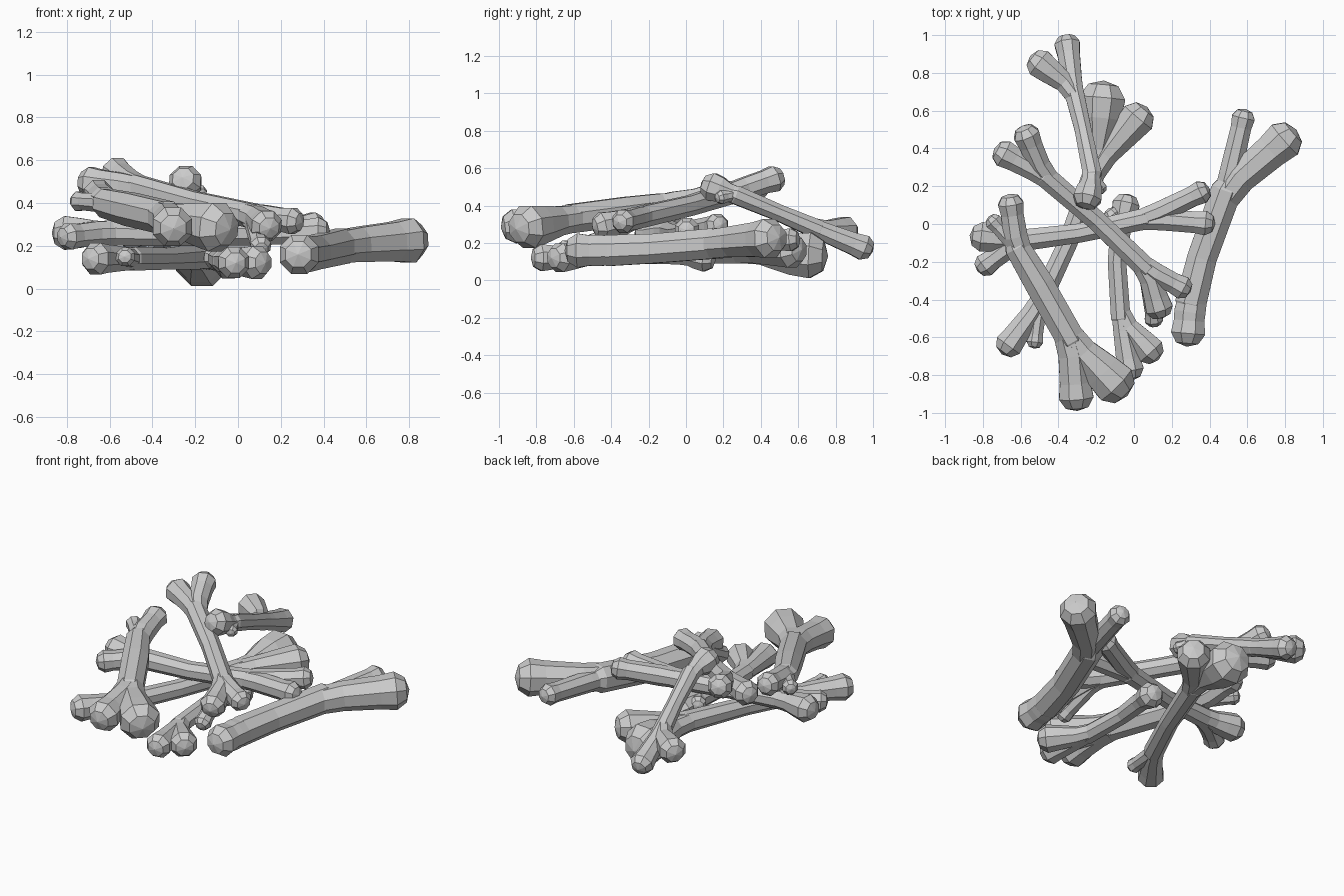
import bpy, bmesh, math
from mathutils import Vector

if "Cube" in bpy.data.objects:
    bpy.data.objects.remove(bpy.data.objects["Cube"])

SIDES = 8

def tube(bm, pts, tip_start=None, tip_end=None):
    """Faceted tube through (x, y, z, radius) points, closed at each end by a point or a flat face."""
    P = [Vector(p[:3]) for p in pts]
    rings = []
    for i, p in enumerate(P):
        d = (P[min(i + 1, len(P) - 1)] - P[max(i - 1, 0)]).normalized()
        side = d.cross(Vector((0, 0, 1))).normalized()
        up = side.cross(d)
        ring = []
        for k in range(SIDES):
            a = 2 * math.pi * (k + 0.5) / SIDES
            ring.append(bm.verts.new(p + (side * math.cos(a) + up * math.sin(a)) * pts[i][3]))
        rings.append(ring)
    for r0, r1 in zip(rings, rings[1:]):
        for k in range(SIDES):
            n = (k + 1) % SIDES
            bm.faces.new((r0[k], r0[n], r1[n], r1[k]))
    for ring, tip in ((rings[0], tip_start), (rings[-1], tip_end)):
        if tip is None:
            bm.faces.new(ring)
        else:
            t = bm.verts.new(tip)
            for k in range(SIDES):
                bm.faces.new((ring[k], ring[(k + 1) % SIDES], t))

def knob(bm, joint, inner, end):
    """Flared branch from the shaft joint out to a domed knuckle; end = tip position and radius."""
    j, t, r = Vector(joint[:3]), Vector(end[:3]), end[3]
    d = t - j
    length = d.length
    d.normalize()
    back = (j - Vector(inner[:3])).normalized()
    rj = min(joint[3], r)
    def at(dist, rad):
        return (*(j + d * dist), rad)
    root = (*(j - back * joint[3] * 0.8), rj * 0.9)
    tube(bm, [root, at(length * 0.2, rj),
              at(max(length - r * 1.6, length * 0.4), r * 0.92),
              at(length - r * 0.75, r * 1.04),
              at(length - r * 0.2, r * 0.68)], tip_end=t)

def bone(name, shaft, start_knobs, end_knobs):
    bm = bmesh.new()
    # the shaft closes in blunt points so the branches grow out of it
    tips = []
    for a, b in ((shaft[0], shaft[1]), (shaft[-1], shaft[-2])):
        A = Vector(a[:3])
        tips.append(A + (A - Vector(b[:3])).normalized() * a[3] * 1.8)
    tube(bm, shaft, *tips)
    for e in start_knobs:
        knob(bm, shaft[0], shaft[1], e)
    for e in end_knobs:
        knob(bm, shaft[-1], shaft[-2], e)
    bmesh.ops.recalc_face_normals(bm, faces=bm.faces)
    me = bpy.data.meshes.new(name)
    bm.to_mesh(me)
    bm.free()
    ob = bpy.data.objects.new(name, me)
    bpy.context.collection.objects.link(ob)

# thick bone on the right
bone("right_bone",
     [(0.30, -0.42, .16, .09), (0.36, -0.18, .17, .085), (0.49, 0.18, .20, .088)],
     [(0.28, -0.65, .16, .095)],
     [(0.86, 0.50, .23, .108), (0.59, 0.61, .22, .064)])

# thick bone at front left
bone("front_left_bone",
     [(-0.62, -0.12, .40, .072), (-0.50, -0.32, .37, .083), (-0.33, -0.62, .33, .083)],
     [(-0.66, 0.16, .45, .07), (-0.77, 0.04, .41, .047)],
     [(-0.30, -0.99, .28, .095), (-0.035, -0.91, .275, .118)])

# long bone lying across the top of the pile
bone("diagonal_bone",
     [(-0.48, 0.26, .475, .063), (-0.20, 0.02, .40, .058), (0.07, -0.24, .34, .062)],
     [(-0.74, 0.40, .50, .075), (-0.59, 0.52, .56, .072)],
     [(0.30, -0.36, .31, .064), (0.15, -0.50, .28, .075), (0.11, -0.54, .18, .05)])

# level bone through the middle
bone("cross_bone",
     [(-0.62, -0.09, .26, .063), (-0.30, -0.05, .25, .055), (0.07, 0.03, .26, .062)],
     [(-0.87, -0.06, .26, .082), (-0.83, -0.25, .24, .064)],
     [(0.40, 0.19, .30, .064), (0.43, 0.0, .27, .067)])

# sloping bone at the back
bone("back_bone",
     [(-0.22, 0.26, .46, .054), (-0.27, 0.50, .36, .048), (-0.32, 0.71, .27, .056)],
     [(-0.26, 0.08, .52, .078), (-0.165, 0.16, .44, .038)],
     [(-0.36, 1.0, .155, .07), (-0.55, 0.89, .26, .08)])

# low bone running from back to front left
bone("low_left_bone",
     [(-0.20, 0.30, .15, .065), (-0.35, -0.10, .14, .055), (-0.50, -0.42, .14, .06)],
     [(-0.16, 0.76, .13, .127), (0.07, 0.62, .165, .097)],
     [(-0.70, -0.69, .14, .077), (-0.53, -0.66, .15, .045)])

# low bone at the front centre
bone("low_front_bone",
     [(-0.07, -0.50, .13, .056), (-0.09, -0.20, .14, .053), (-0.07, -0.02, .14, .06)],
     [(-0.01, -0.83, .12, .075), (0.13, -0.72, .12, .08)],
     [(-0.03, 0.16, .11, .075), (-0.14, 0.08, .15, .05)])
